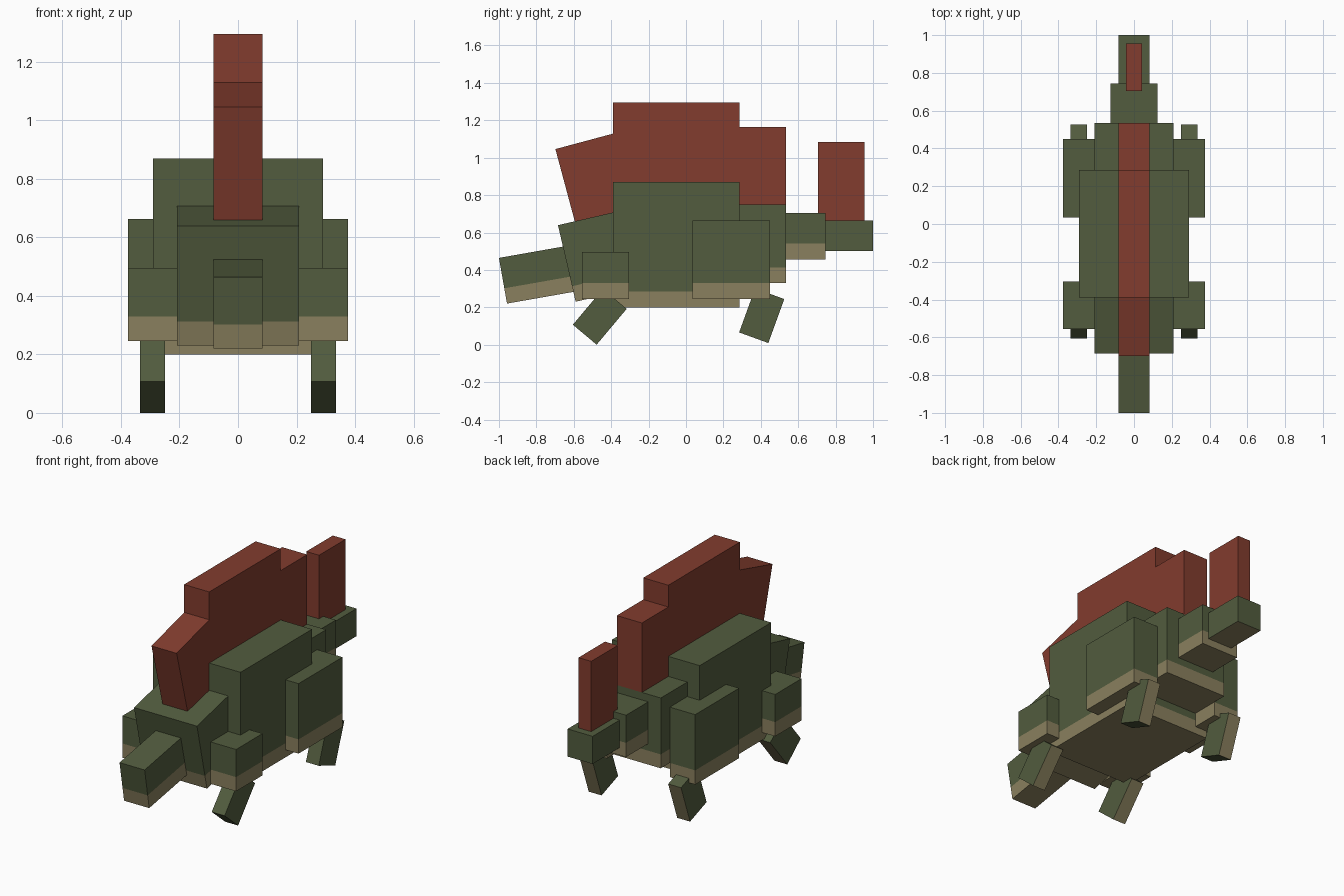
import bpy, bmesh
from math import radians
from mathutils import Matrix, Vector

cube = bpy.data.objects.get("Cube")
if cube:
    bpy.data.objects.remove(cube, do_unlink=True)


def material(name, rgb):
    # sRGB bytes to a linear flat colour
    col = [((c / 255 + 0.055) / 1.055) ** 2.4 for c in rgb] + [1.0]
    m = bpy.data.materials.new(name)
    m.use_nodes = True
    m.diffuse_color = col
    bsdf = m.node_tree.nodes["Principled BSDF"]
    bsdf.inputs["Base Color"].default_value = col
    bsdf.inputs["Roughness"].default_value = 0.9
    return m


GREEN = material("moss_green", (82, 92, 62))
TAN = material("belly_tan", (138, 128, 94))
RED = material("sail_red", (130, 60, 46))


def box(name, x, y, z, mats, band=None, tilt=0, tan_back=False):
    """Box over the given ranges, tilted about its lower front edge.
    Faces below the band height and the underside take the second material."""
    size = Vector((x[1] - x[0], y[1] - y[0], z[1] - z[0]))
    bm = bmesh.new()
    bmesh.ops.create_cube(bm, size=1)
    bmesh.ops.translate(bm, verts=bm.verts, vec=(0, 0.5, 0.5))
    bmesh.ops.scale(bm, verts=bm.verts, vec=size)
    if band:
        bmesh.ops.bisect_plane(bm, geom=bm.verts[:] + bm.edges[:] + bm.faces[:],
                               plane_co=(0, 0, band), plane_no=(0, 0, 1))
    bm.normal_update()
    for f in bm.faces:
        low = band is not None and f.calc_center_median().z < band + 0.001
        back = tan_back and f.normal.y > 0.9
        f.material_index = 1 if low or back else 0
    bmesh.ops.transform(bm, verts=bm.verts, matrix=(
        Matrix.Translation(((x[0] + x[1]) / 2, y[0], z[0]))
        @ Matrix.Rotation(radians(tilt), 4, 'X')))
    mesh = bpy.data.meshes.new(name)
    bm.to_mesh(mesh)
    bm.free()
    for m in mats:
        mesh.materials.append(m)
    ob = bpy.data.objects.new(name, mesh)
    bpy.context.collection.objects.link(ob)


def centred(name, half, *args, **kw):
    box(name, (-half, half), *args, **kw)


def paired(name, x, *args, **kw):
    box("left_" + name, x, *args, **kw)
    box("right_" + name, (-x[1], -x[0]), *args, **kw)


SKIN = (GREEN, TAN)

# Trunk, head and tail
centred("body", 0.29, (-0.39, 0.285), (0.2, 0.87), SKIN, band=0.085)
centred("chest", 0.208, (-0.59, -0.26), (0.23, 0.65), SKIN, band=0.085, tilt=13)
centred("head", 0.083, (-0.957, -0.56), (0.22, 0.468), SKIN, band=0.083, tilt=10)
centred("hips", 0.208, (0.285, 0.535), (0.33, 0.75), SKIN, band=0.083)
centred("tail_base", 0.125, (0.535, 0.745), (0.455, 0.705), SKIN, band=0.085)
centred("tail_tip", 0.083, (0.745, 1.0), (0.5, 0.665), SKIN, band=0)

# Sails along the back and tail
centred("front_sail", 0.083, (-0.592, -0.272), (0.65, 1.06), (RED,), tilt=15)
centred("middle_sail", 0.083, (-0.39, 0.285), (0.87, 1.295), (RED,))
centred("rear_sail", 0.083, (0.285, 0.535), (0.75, 1.165), (RED,))
centred("tail_sail", 0.042, (0.705, 0.955), (0.663, 1.085), (RED,))

# Legs: upright upper blocks and slanted lower legs
paired("shoulder", (0.208, 0.376), (-0.555, -0.305), (0.245, 0.495), SKIN, band=0.085)
paired("thigh", (0.208, 0.376), (0.035, 0.45), (0.245, 0.663), SKIN, band=0.085)
paired("front_leg", (0.25, 0.335), (-0.605, -0.439), (0.107, 0.357), SKIN,
       tilt=-40, tan_back=True)
paired("hind_leg", (0.25, 0.335), (0.284, 0.45), (0.066, 0.316), SKIN,
       tilt=-20, tan_back=True)
